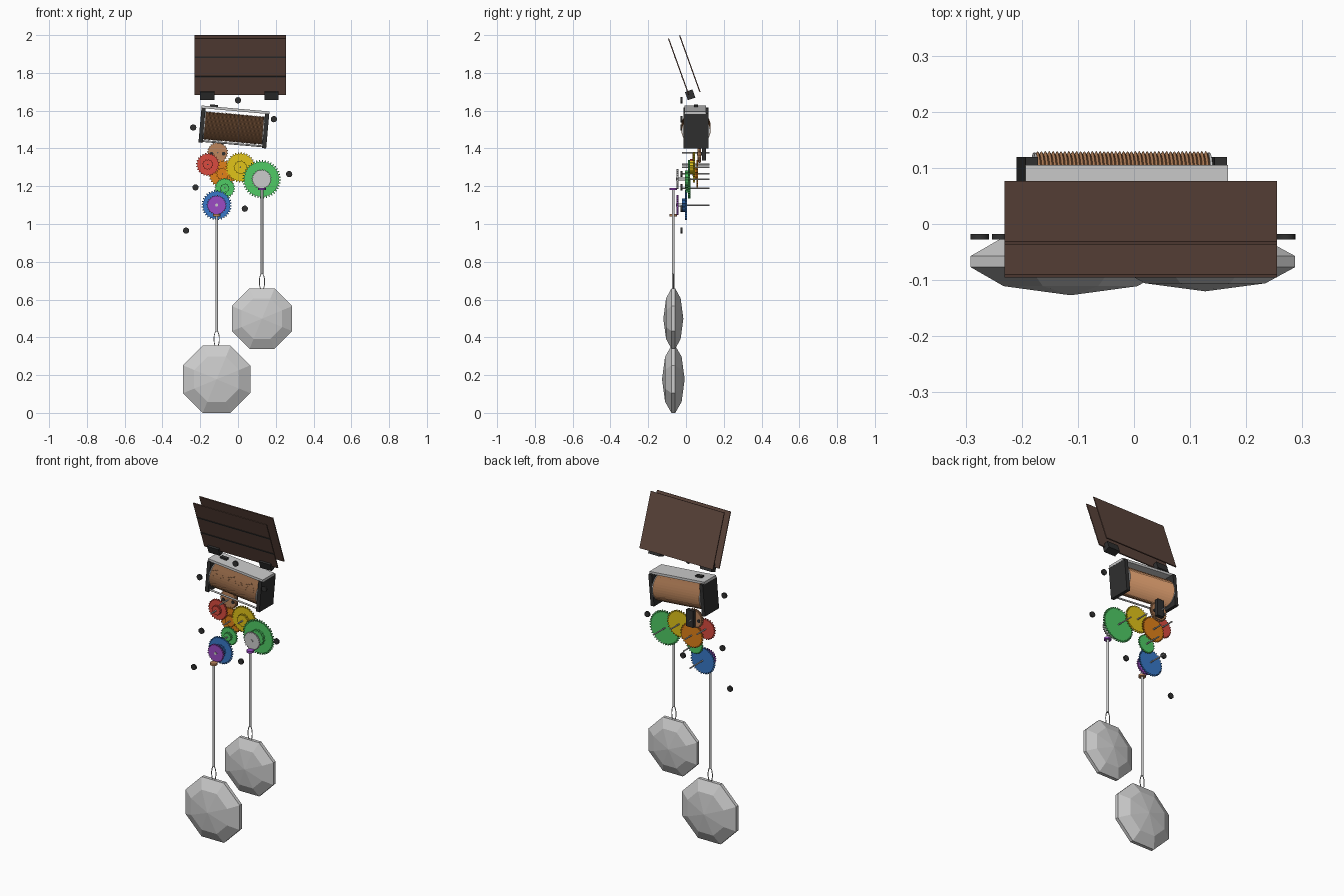
import bpy, bmesh, math
from mathutils import Matrix, Vector

if "Cube" in bpy.data.objects:
    bpy.data.objects.remove(bpy.data.objects["Cube"])


def material(name, r, g, b):
    m = bpy.data.materials.new(name)
    m.use_nodes = True
    m.diffuse_color = (r, g, b, 1)
    m.node_tree.nodes["Principled BSDF"].inputs["Base Color"].default_value = (r, g, b, 1)
    return m


BROWN = material("brown", 0.11, 0.06, 0.045)
COPPER = material("copper", 0.51, 0.24, 0.11)
GREY = material("light_grey", 0.6, 0.6, 0.6)
BLACK = material("black", 0.03, 0.03, 0.03)
RED = material("red", 0.7, 0.07, 0.05)
ORANGE = material("orange", 0.75, 0.22, 0.01)
YELLOW = material("yellow", 0.75, 0.55, 0.01)
GREEN = material("green", 0.08, 0.6, 0.13)
BLUE = material("blue", 0.04, 0.19, 0.58)
PURPLE = material("purple", 0.33, 0.07, 0.55)


def finish(name, bm, mat, matrix=Matrix(), smooth=False):
    bmesh.ops.transform(bm, matrix=matrix, verts=bm.verts)
    bmesh.ops.recalc_face_normals(bm, faces=bm.faces)
    mesh = bpy.data.meshes.new(name)
    for f in bm.faces:
        f.smooth = smooth and len(f.verts) == 4
    bm.to_mesh(mesh)
    bm.free()
    mesh.materials.append(mat)
    ob = bpy.data.objects.new(name, mesh)
    bpy.context.collection.objects.link(ob)
    return ob


def box(name, mat, centre, size, frame=Matrix()):
    bm = bmesh.new()
    bmesh.ops.create_cube(bm, size=1)
    return finish(name, bm, mat, frame @ Matrix.Translation(centre) @ Matrix.Diagonal((*size, 1)))


def rod(name, mat, a, b, radius, sides=16, frame=Matrix()):
    a, b = Vector(a), Vector(b)
    bm = bmesh.new()
    bmesh.ops.create_cone(bm, cap_ends=True, segments=sides, radius1=radius,
                          radius2=radius, depth=(b - a).length)
    turn = (b - a).to_track_quat("Z", "Y").to_matrix().to_4x4()
    return finish(name, bm, mat, frame @ Matrix.Translation((a + b) / 2) @ turn, True)


def lathe(name, mat, profile, sides, matrix, phase=0.0):
    """Revolve (radius, height) points about the local z axis."""
    bm = bmesh.new()
    rings = []
    for r, h in profile:
        rings.append([bm.verts.new((r * math.cos(phase + math.tau * i / sides),
                                    r * math.sin(phase + math.tau * i / sides), h))
                      for i in range(sides)])
    for lo, hi in zip(rings, rings[1:]):
        for i in range(sides):
            j = (i + 1) % sides
            bm.faces.new((lo[i], lo[j], hi[j], hi[i]))
    bm.faces.new(rings[0])
    bm.faces.new(rings[-1])
    bmesh.ops.remove_doubles(bm, verts=bm.verts, dist=1e-5)
    return finish(name, bm, mat, matrix)


def gear(name, mat, x, y, z, radius, teeth, thick=0.009):
    bm = bmesh.new()
    root = radius * 0.9
    ring = []
    for t in range(teeth):
        for part, r in ((0, root), (0.4, root), (0.55, radius), (0.85, radius)):
            a = math.tau * (t + part) / teeth
            ring.append(bm.verts.new((x + r * math.cos(a), y - thick / 2, z + r * math.sin(a))))
    face = bm.faces.new(ring)
    new = bmesh.ops.extrude_face_region(bm, geom=[face])["geom"]
    bmesh.ops.translate(bm, vec=(0, thick, 0),
                        verts=[v for v in new if isinstance(v, bmesh.types.BMVert)])
    return finish(name, bm, mat)


# Leaning roof boards, with dark grooves on the front one
LEAN = Matrix.Rotation(0.345, 4, "X")
front = Matrix.Translation((0.012, -0.039, 1.833)) @ LEAN
back = Matrix.Translation((0.012, 0.02, 1.849)) @ LEAN
box("front_board", BROWN, (0, 0, 0), (0.485, 0.006, 0.318), front)
box("back_board", BROWN, (0, 0, 0), (0.485, 0.006, 0.318), back)
for i, h in enumerate((0.055, -0.056)):
    box(f"board_groove_{i}", BLACK, (0, -0.004, h), (0.485, 0.003, 0.007), front)
for side, x in (("right", -0.163), ("left", 0.178)):
    box(f"{side}_board_foot", BLACK, (0, 0, 0), (0.075, 0.042, 0.046),
        Matrix.Translation((x, 0.022, 1.684)) @ LEAN)

# Winding drum in its tilted frame
drum = Matrix.Translation((-0.022, 0.053, 1.508)) @ Matrix.Rotation(0.088, 4, "Y")
for side, s in (("right", -1), ("left", 1)):
    box(f"{side}_drum_plate", BLACK, (s * 0.169, 0, 0), (0.022, 0.132, 0.185), drum)
    rod(f"{side}_drum_flange", GREY, (s * 0.154, 0, 0), (s * 0.158, 0, 0), 0.074, 32, drum)
box("drum_top_plate", GREY, (0, -0.004, 0.097), (0.362, 0.112, 0.014), drum)
box("drum_top_catch", BLACK, (-0.115, 0, 0.108), (0.042, 0.022, 0.012), drum)
rod("drum_lower_rail", GREY, (-0.16, -0.05, -0.083), (0.16, -0.05, -0.083), 0.005, 12, drum)
RIDGES = 44
coil = [(0.077 if i % 2 else 0.071, 0.308 * (i / (2 * RIDGES) - 0.5)) for i in range(2 * RIDGES + 1)]
lathe("wound_coil", COPPER, coil, 32, drum @ Matrix.Rotation(math.pi / 2, 4, "Y"))

# Drive wheel and bracket under the drum
rod("drive_wheel", COPPER, (-0.108, 0.062, 1.378), (-0.108, 0.08, 1.378), 0.05, 24)
gear("drive_teeth", COPPER, -0.108, 0.071, 1.378, 0.056, 24)
for x in (-0.14, -0.076):
    rod("drive_wheel_stud", BLACK, (x, 0.058, 1.372), (x, 0.084, 1.372), 0.01)
box("drive_bracket", BLACK, (-0.098, 0.095, 1.385), (0.045, 0.022, 0.1))

# Gear train: name, colour, x, y, z, radius, teeth
train = (
    ("red", RED, -0.16, 0.04, 1.315, 0.062, 24),
    ("orange", ORANGE, -0.082, 0.06, 1.265, 0.074, 28),
    ("yellow", YELLOW, 0.013, 0.042, 1.3, 0.08, 32),
    ("large_green", GREEN, 0.125, 0.016, 1.237, 0.102, 40),
    ("small_green", GREEN, -0.07, 0.018, 1.19, 0.054, 22),
    ("blue", BLUE, -0.113, 0.0, 1.1, 0.08, 32),
)
for name, mat, x, y, z, r, teeth in train:
    gear(f"{name}_gear", mat, x, y, z, r, teeth)
    gear(f"{name}_pinion", mat, x, y - 0.012, z, r * 0.45, 12, 0.016)
    rod(f"{name}_shaft", GREY, (x, -0.02, z), (x, 0.125, z), 0.004, 10)
rod("drive_shaft", GREY, (-0.108, -0.02, 1.378), (-0.108, 0.125, 1.378), 0.004, 10)
for name, mat, x, z in (("purple", PURPLE, -0.113, 1.1), ("grey", GREY, 0.125, 1.237)):
    gear(f"{name}_front_gear", mat, x, -0.045, z, 0.053, 24)
    rod(f"{name}_front_axle", GREY, (x, -0.054, z), (x, 0, z), 0.008)

# Small round buttons around the works
buttons = ((0, 1.655), (-0.237, 1.511), (0.19, 1.555), (0.271, 1.264),
           (-0.225, 1.194), (0.036, 1.081), (-0.275, 0.965))
for i, (x, z) in enumerate(buttons):
    rod(f"button_{i}", BLACK, (x, -0.028, z), (x, -0.018, z), 0.0165, 20)


def pendulum(side, collar, x, top, hook, radius, depth):
    """Collar, rod, wire loop and faceted weight hanging at x."""
    y = -0.067
    rod(f"{side}_collar", collar, (x, y, top - 0.006), (x, y, top + 0.006), 0.02)
    rod(f"{side}_rod", GREY, (x, y, hook), (x, y, top), 0.007, 12)
    curve = bpy.data.curves.new(f"{side}_loop", "CURVE")
    curve.dimensions = "3D"
    curve.bevel_depth = 0.0025
    curve.bevel_resolution = 1
    spline = curve.splines.new("POLY")
    spline.points.add(23)
    spline.use_cyclic_u = True
    for i, p in enumerate(spline.points):
        a = math.tau * i / 24
        p.co = (x + 0.014 * math.cos(a), y, hook - 0.04 + 0.043 * math.sin(a), 1)
    curve.materials.append(GREY)
    loop = bpy.data.objects.new(f"{side}_loop", curve)
    bpy.context.collection.objects.link(loop)
    outer = radius / math.cos(math.pi / 8)
    half = ((outer, 0.01), (outer * 0.67, depth * 0.73), (0.00001, depth))
    profile = [(r, -h) for r, h in reversed(half)] + list(half)
    centre = hook - 0.075 - radius
    lathe(f"{side}_weight", GREY, profile, 8, Matrix.Translation((x, y, centre))
          @ Matrix.Rotation(math.pi / 2, 4, "X"), math.pi / 8)


pendulum("right", COPPER, -0.113, 1.046, 0.431, 0.178, 0.06)
pendulum("left", PURPLE, 0.127, 1.185, 0.734, 0.16, 0.053)
